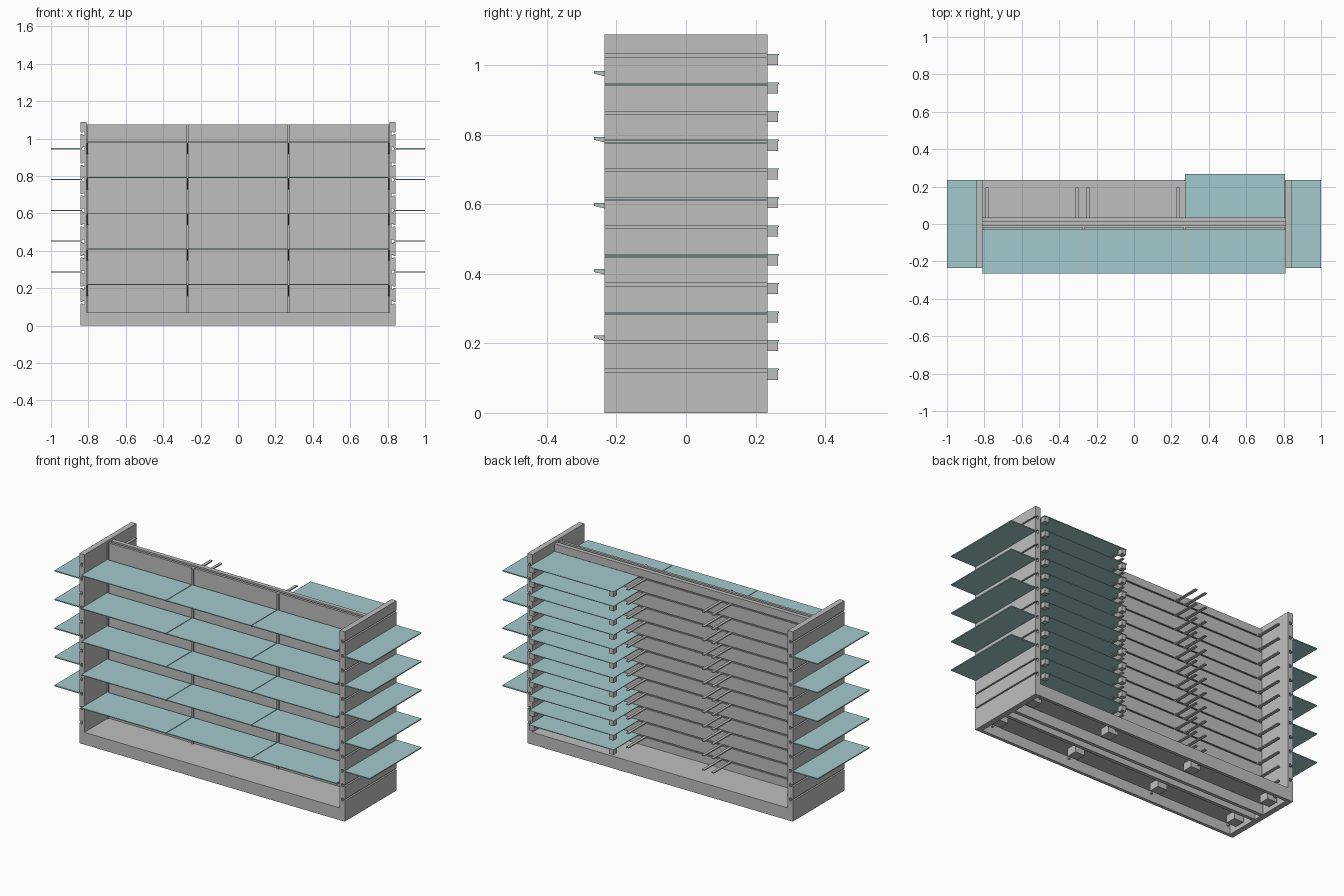
import bpy, bmesh
from mathutils import Vector

cube = bpy.data.objects.get("Cube")
if cube:
    bpy.data.objects.remove(cube, do_unlink=True)


def material(name, rgb):
    m = bpy.data.materials.new(name)
    m.use_nodes = True
    m.diffuse_color = (*rgb, 1)
    m.node_tree.nodes["Principled BSDF"].inputs["Base Color"].default_value = (*rgb, 1)
    return m


GREY = material("grey_metal", (0.52, 0.52, 0.52))
GLASS = material("pale_teal_glass", (0.37, 0.59, 0.61))


def finish(name, bm, mat):
    bmesh.ops.recalc_face_normals(bm, faces=bm.faces)
    mesh = bpy.data.meshes.new(name)
    bm.to_mesh(mesh)
    bm.free()
    mesh.materials.append(mat)
    obj = bpy.data.objects.new(name, mesh)
    bpy.context.collection.objects.link(obj)
    return obj


def boxes(name, spans, mat=GREY):
    """One object from boxes given as (x0, x1, y0, y1, z0, z1)."""
    bm = bmesh.new()
    for x0, x1, y0, y1, z0, z1 in spans:
        verts = bmesh.ops.create_cube(bm, size=1)["verts"]
        for v in verts:
            v.co = Vector((x1 if v.co.x > 0 else x0,
                           y1 if v.co.y > 0 else y0,
                           z1 if v.co.z > 0 else z0))
    return finish(name, bm, mat)


def prism(name, points, offset, mat=GREY):
    """Extrude a closed outline along an offset."""
    bm = bmesh.new()
    face = bm.faces.new([bm.verts.new(p) for p in points])
    new = bmesh.ops.extrude_face_region(bm, geom=[face])["geom"]
    bmesh.ops.translate(bm, vec=offset,
                        verts=[g for g in new if isinstance(g, bmesh.types.BMVert)])
    return finish(name, bm, mat)


def slat_outline(inner, outer, bottom, top):
    """Panel section with T-shaped slots cut in its outer side, as (depth, z)."""
    step = (outer - inner) / 3
    pts = [(inner, top), (inner, bottom), (outer, bottom)]
    for z in LEVELS:
        neck, deep = outer - step, outer - 2 * step
        pts += [(outer, z - .004), (neck, z - .004), (neck, z - .009), (deep, z - .009),
                (deep, z + .009), (neck, z + .009), (neck, z + .004), (outer, z + .004)]
    return pts + [(outer, top)]


LEVELS = [0.122 + 0.0823 * i for i in range(12)]
FRONT_LEVELS = [0.223 + 0.19 * i for i in range(5)]
POSTS = (-0.81, -0.27, 0.27, 0.81)
HALF = 0.235

# Slotted end panels with their outer shelves
for side, s in (("left", 1), ("right", -1)):
    outline = slat_outline(0.81, 0.842, 0, 1.088)
    prism(side + "_end_panel", [(s * d, -HALF, z) for d, z in outline], (0, 2 * HALF, 0))
    boxes(side + "_end_shelves",
          [(*sorted((s * 0.835, s)), -HALF, HALF, z - .003, z + .003) for z in LEVELS[2:11:2]],
          GLASS)

# Central wall: slotted back, plain front, lower core between them
prism("slotted_back_wall",
      [(-0.81, d, z) for d, z in slat_outline(0.01, 0.034, 0.07, 1.075)], (1.62, 0, 0))
boxes("front_wall", [(-.81, .81, -.02, -.006, .07, 1.075)])
boxes("wall_core", [(-.81, .81, -.006, .01, .05, 1.066)])

# Uprights on the front wall
boxes("uprights", [(max(x - .006, -.81), min(x + .006, .81), -.03, -.018, .07, 1.075)
                   for x in POSTS])

# Hollow base
boxes("base_deck", [(-.81, .81, -HALF, HALF, .058, .07)])
boxes("base_kick_boards", [(-.81, .81, -HALF, -HALF + .018, 0, .07),
                           (-.81, .81, HALF - .018, HALF, 0, .07)])
boxes("base_rails", [(-.81, .81, s * .03 - .01, s * .03 + .01, 0, .06) for s in (-1, 1)])
boxes("base_feet", [(x - .03, x + .03, s * .13 - .03, s * .13 + .03, .015, .06)
                    for x in (-.77, -.27, .27, .77) for s in (-1, 1)])
boxes("base_foot_pegs", [(x - .006, x + .006, s * .185 - .006, s * .185 + .006, .02, .06)
                         for x in (-.77, -.27, .27, .77) for s in (-1, 1)])

# Front shelves on tapered brackets
boxes("front_shelves", [(a + .002, b - .002, -.265, -.03, z - .005, z)
                        for a, b in zip(POSTS, POSTS[1:]) for z in FRONT_LEVELS], GLASS)
for x in POSTS:
    left = min(max(x - .004, -.81), .802)
    for i, z in enumerate(FRONT_LEVELS):
        prism(f"front_bracket_{x:+.2f}_{i}",
              [(left, -.028, z - .005), (left, -.264, z - .005),
               (left, -.264, z - .008), (left, -.028, z - .065)], (.008, 0, 0))

# Prongs in the slots of the back wall
boxes("back_prongs", [(x - .008, x + .008, .015, .195, z - .004, z + .002)
                      for x in (-.785, -.305, -.245, .235, .295, .785) for z in LEVELS])

# Back shelves with blocks under their outer corners
boxes("back_shelves", [(.272, .808, .036, .268, z + .001, z + .005) for z in LEVELS], GLASS)
boxes("back_shelf_blocks", [(x - .014, x + .014, .235, .265, z - .027, z + .001)
                            for x in (.288, .792) for z in LEVELS])
